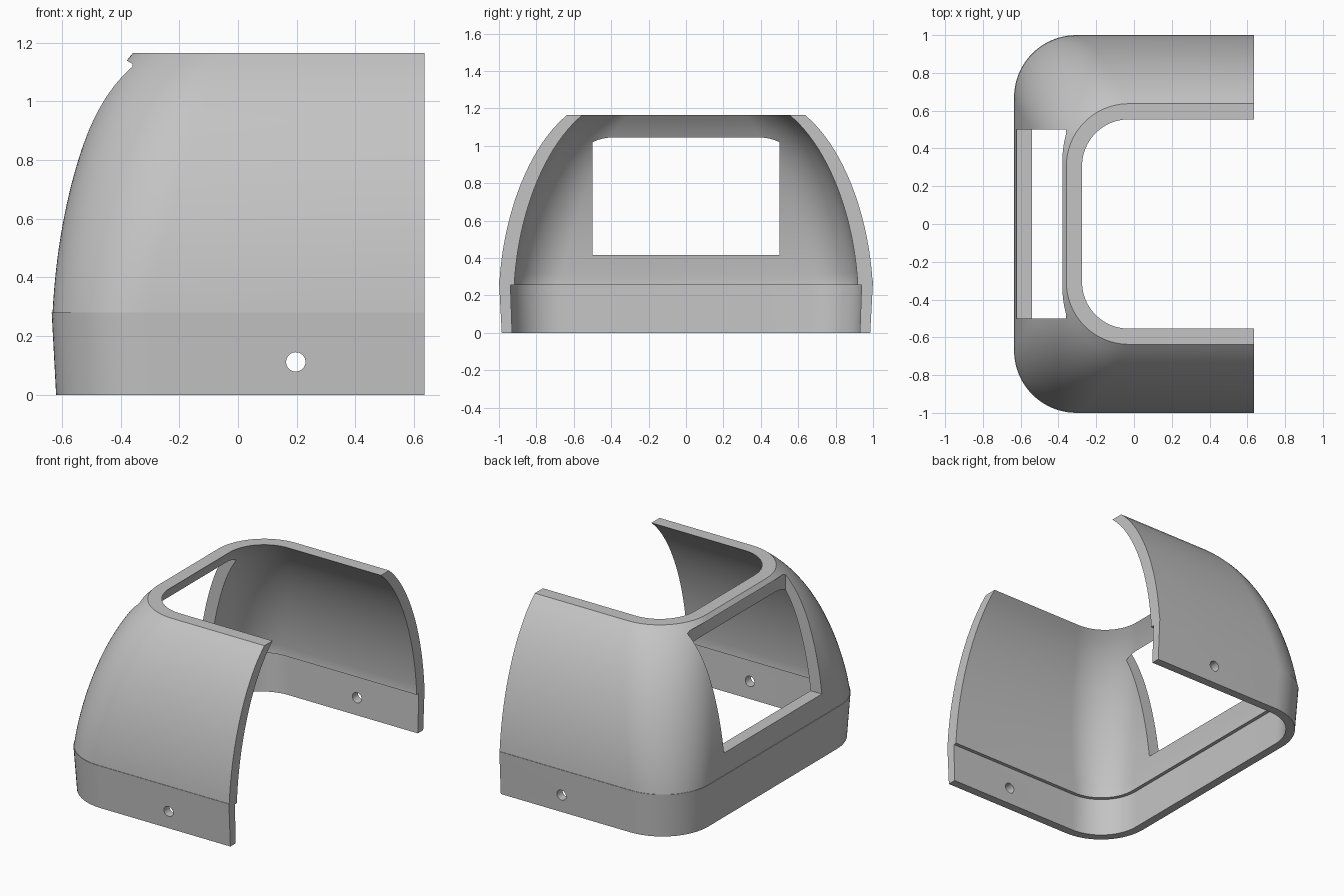
import bpy, bmesh, math

if "Cube" in bpy.data.objects:
    bpy.data.objects.remove(bpy.data.objects["Cube"], do_unlink=True)

grey = bpy.data.materials.new("light grey")
grey.use_nodes = True
colour = (0.55, 0.55, 0.55, 1)
grey.diffuse_color = colour
grey.node_tree.nodes["Principled BSDF"].inputs["Base Color"].default_value = colour

END, TOP, SEAM, STEP = 0.635, 1.165, 0.28, 0.255
WALL, LEDGE, RADIUS, ARC, RINGS = 0.083, 0.003, 0.33, 20, 24
BULGE, TILT = 0.9, 0.17


def outer(z):
    """Half depth, half width and corner radius of the outer skin at a height."""
    if z < SEAM:
        lean = 0.015 * (1 - z / SEAM)
        return END - lean, 1 - lean, RADIUS
    u = (z - SEAM) / (TOP - SEAM)
    arc = (1 - math.sqrt(1 - (BULGE * u) ** 2)) / (1 - math.sqrt(1 - BULGE ** 2))
    drop = TILT * u + (1 - TILT) * arc
    return END - 0.277 * drop, 1 - 0.363 * drop, RADIUS + 0.04 * math.sin(math.pi * u)


def ring(z, inset):
    """U-shaped plan outline at a height, inset from the outer skin."""
    hx, hy, r = (size - inset for size in outer(z))
    half = [(END, hy)]
    for i in range(ARC + 1):
        a = math.pi / 2 * (1 + i / ARC)
        half.append((-hx + r + r * math.cos(a), hy - r + r * math.sin(a)))
    return [(x, y, z) for x, y in half + [(x, -y) for x, y in reversed(half)]]


def mesh_object(name, bm):
    bmesh.ops.recalc_face_normals(bm, faces=bm.faces[:])
    mesh = bpy.data.meshes.new(name)
    bm.to_mesh(mesh)
    bm.free()
    mesh.materials.append(grey)
    ob = bpy.data.objects.new(name, mesh)
    bpy.context.collection.objects.link(ob)
    return ob


def prism(name, outline, half_depth):
    """Extrude an x-z outline along y."""
    bm = bmesh.new()
    face = bm.faces.new([bm.verts.new((x, -half_depth, z)) for x, z in outline])
    new = bmesh.ops.extrude_face_region(bm, geom=[face])["geom"]
    verts = [v for v in new if isinstance(v, bmesh.types.BMVert)]
    bmesh.ops.translate(bm, verts=verts, vec=(0, 2 * half_depth, 0))
    return mesh_object(name, bm)


# Shell: wall cross-section swept round the U, with a skirt and a fine ledge at the seam
heights = [SEAM + (TOP - SEAM) * i / RINGS for i in range(RINGS + 1)]
section = [(0, 0), (SEAM, 0)] + [(z, LEDGE * (TOP - z) / (TOP - SEAM)) for z in heights]
section += [(z, WALL) for z in reversed(heights)]
section += [(STEP, WALL), (STEP, 0.06), (0, 0.055)]
bm = bmesh.new()
loops = [[bm.verts.new(p) for p in ring(z, inset)] for z, inset in section]
for a, b in zip(loops, loops[1:] + loops[:1]):
    for i in range(len(a) - 1):
        bm.faces.new((a[i], a[i + 1], b[i + 1], b[i]))
for end in (0, -1):
    bm.faces.new([loop[end] for loop in loops])
shell = mesh_object("shell", bm)

# Openings: rear window and a round bolt hole through both sides
window = prism("window_cutter", [(-0.9, 0.415), (-0.36, 0.415), (-0.36, 1.128),
                                 (-0.378, 1.138), (-0.9, 1.43)], 0.5)
angles = [math.tau * i / 32 for i in range(32)]
bolt = prism("bolt_hole_cutter", [(0.197 + 0.033 * math.cos(a), 0.112 + 0.033 * math.sin(a))
                                  for a in angles], 1.2)
bpy.context.view_layer.objects.active = shell
for cutter in (window, bolt):
    cutter.hide_render = True
    mod = shell.modifiers.new(cutter.name, 'BOOLEAN')
    mod.operation, mod.solver, mod.object = 'DIFFERENCE', 'EXACT', cutter
    bpy.ops.object.modifier_apply(modifier=mod.name)
    bpy.data.objects.remove(cutter, do_unlink=True)

# Smooth skin with crisp openings and seam
bpy.ops.object.select_all(action='DESELECT')
shell.select_set(True)
bpy.ops.object.shade_smooth_by_angle(angle=math.radians(30))
